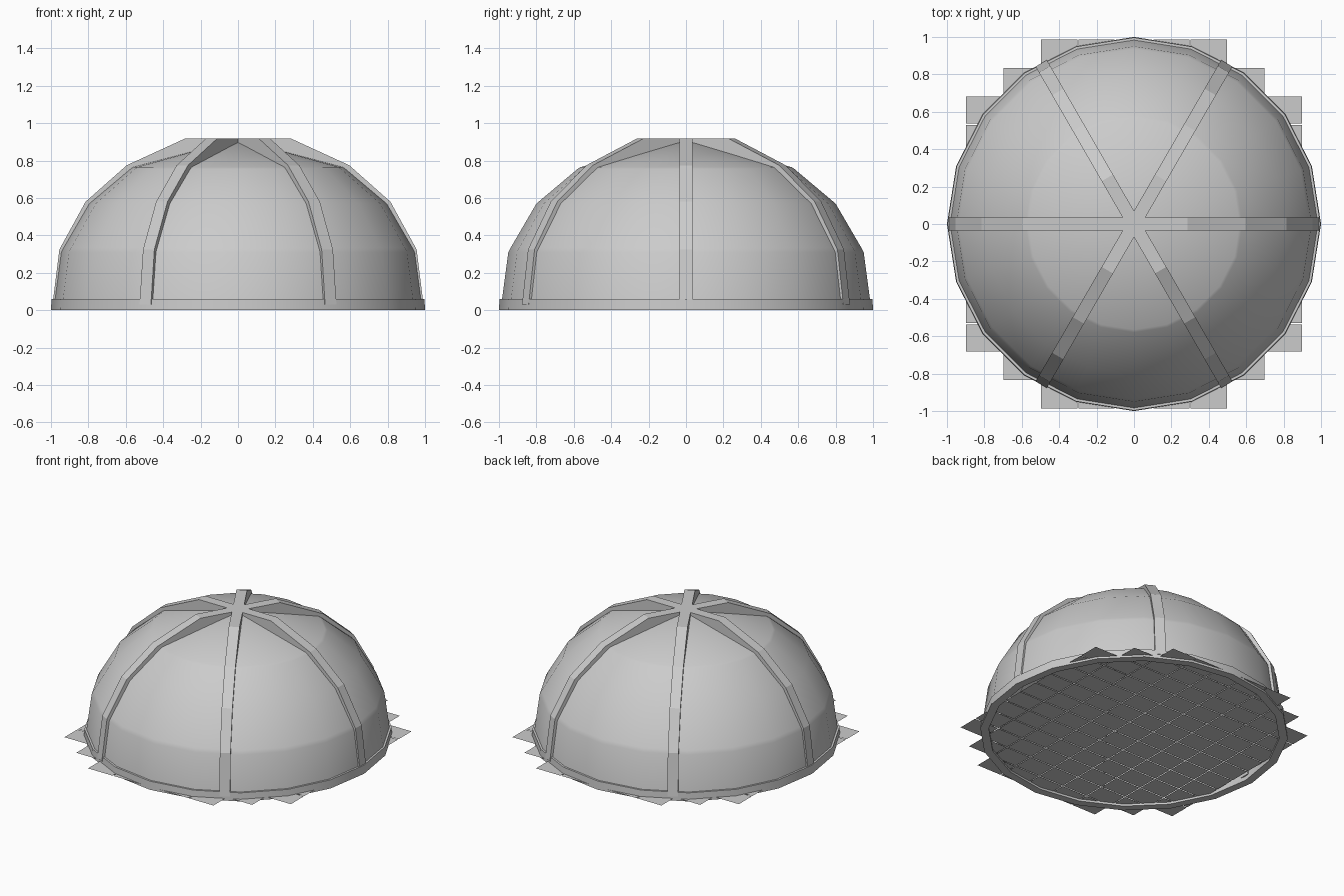
import bpy, bmesh
from math import sin, cos, radians, pi

if "Cube" in bpy.data.objects:
    bpy.data.objects.remove(bpy.data.objects["Cube"])

SIDES = 20


def finish(name, bm, smooth=False):
    bmesh.ops.recalc_face_normals(bm, faces=bm.faces)
    me = bpy.data.meshes.new(name)
    bm.to_mesh(me)
    bm.free()
    ob = bpy.data.objects.new(name, me)
    bpy.context.collection.objects.link(ob)
    if smooth:
        bpy.ops.object.select_all(action='DESELECT')
        ob.select_set(True)
        bpy.context.view_layer.objects.active = ob
        bpy.ops.object.shade_smooth_by_angle(angle=radians(25))
    return ob


def lathe(name, profile, closed=False, smooth=True):
    """Revolve (radius, z) points around z."""
    bm = bmesh.new()
    rings = []
    for r, z in profile:
        if r == 0:
            rings.append([bm.verts.new((0, 0, z))] * SIDES)
        else:
            rings.append([bm.verts.new((r * cos(2 * pi * i / SIDES), r * sin(2 * pi * i / SIDES), z))
                          for i in range(SIDES)])
    pairs = list(zip(rings, rings[1:]))
    if closed:
        pairs.append((rings[-1], rings[0]))
    for a, b in pairs:
        for i in range(SIDES):
            j = (i + 1) % SIDES
            bm.faces.new(list(dict.fromkeys((a[i], a[j], b[j], b[i]))))
    return finish(name, bm, smooth)


# Dome shell in stepped bands, with a shallow conical cap
lathe("dome_shell", [(0.99, 0.01), (0.95, 0.31), (0.937, 0.335), (0.80, 0.57),
                     (0.58, 0.755), (0.565, 0.765), (0, 0.915)])

# Base ring
lathe("base_ring", [(0.945, 0), (1, 0), (0.997, 0.06), (0.945, 0.06)], closed=True)

# Six radial ribs
outer = [(0.992, 0.03), (0.955, 0.325), (0.815, 0.58), (0.595, 0.775), (0.285, 0.917), (0, 0.917)]
inner = [(0, 0.85), (0.265, 0.83), (0.555, 0.725), (0.765, 0.545), (0.9, 0.31), (0.935, 0.03)]
W = 0.035
for k in range(6):
    bm = bmesh.new()
    c, s = cos(k * pi / 3), sin(k * pi / 3)
    sides = [[[bm.verts.new((r * c - w * s, r * s + w * c, z)) for r, z in path]
              for path in (outer, inner[::-1])] for w in (-W, W)]
    (ao, ai), (bo, bi) = sides
    for i in range(len(outer) - 1):
        for p, q in ((ao, bo), (bo, bi), (bi, ai), (ai, ao)):
            bm.faces.new((p[i], p[i + 1], q[i + 1], q[i]))
    for i in (0, -1):
        bm.faces.new((ao[i], bo[i], bi[i], ai[i]))
    finish(f"rib_{k + 1}", bm)

# Floor of thin rectangular tiles, stepped at the corners
PX, PY, GAP, Z = 0.2, 0.1524, 0.006, 0.015
bm = bmesh.new()
for row in range(-6, 7):
    reach = {6: 2, 5: 3}.get(abs(row), 4)
    for col in range(-reach, reach + 1):
        x, y, hx, hy = col * PX, row * PY, (PX - GAP) / 2, (PY - GAP) / 2
        bm.faces.new([bm.verts.new((x + a * hx, y + b * hy, Z))
                      for a, b in ((-1, -1), (1, -1), (1, 1), (-1, 1))])
finish("floor_tiles", bm)
